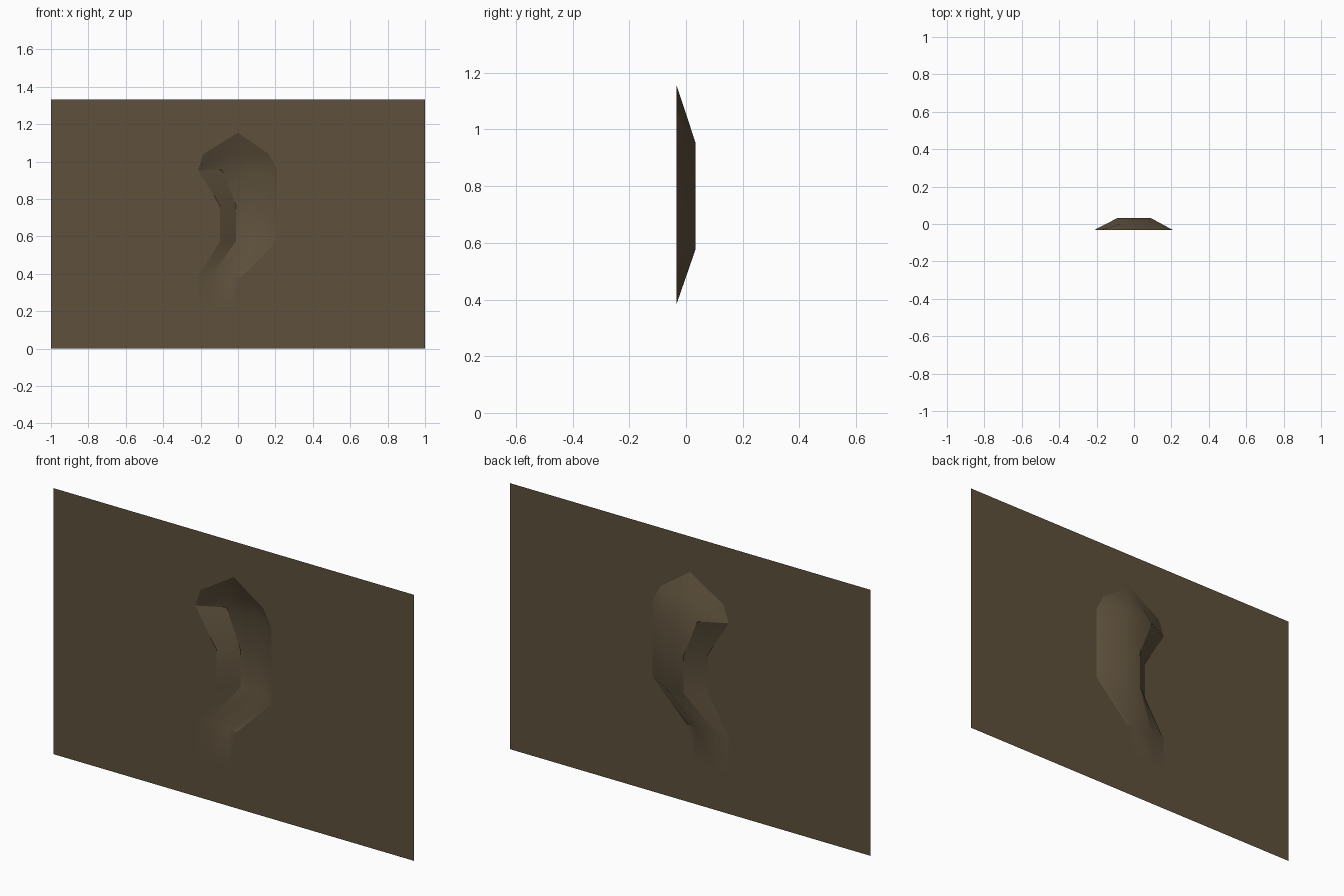
import bpy, math

if "Cube" in bpy.data.objects:
    bpy.data.objects.remove(bpy.data.objects["Cube"])

FRONT, BACK = -0.033, 0.033

# each row: height, depth of the dent floor, x of left rim, left floor, right floor, right rim
rows = [
    (0.000, FRONT, (-0.21, -0.144, -0.03, 0.02)),
    (0.200, FRONT, (-0.21, -0.144, -0.03, 0.02)),
    (0.385, FRONT, (-0.214, -0.144, -0.03, 0.02)),
    (0.575, BACK, (-0.096, -0.010, 0.088, 0.209)),
    (0.765, BACK, (-0.096, -0.010, 0.088, 0.209)),
    (0.955, BACK, (-0.214, -0.086, 0.088, 0.209)),
    (1.040, 0.005, (-0.185, -0.050, 0.050, 0.165)),
    (1.155, FRONT, (0, 0, 0, 0)),
    (1.333, FRONT, (0, 0, 0, 0)),
]

mat = bpy.data.materials.new("dark brown")
mat.diffuse_color = (0.112, 0.082, 0.046, 1)
mat.use_nodes = True
mat.node_tree.nodes["Principled BSDF"].inputs["Base Color"].default_value = mat.diffuse_color


def row_points(row):
    z, depth, (a, b, c, d) = row
    return [(-1, FRONT, z), (a, FRONT, z), (b, depth, z),
            (c, depth, z), (d, FRONT, z), (1, FRONT, z)]


def build(name, wanted):
    """Make a skin from the grid cells chosen by wanted(row, column)."""
    verts, faces, index = [], [], {}

    def vid(p):
        if p not in index:
            index[p] = len(verts)
            verts.append(p)
        return index[p]

    for r in range(len(rows) - 1):
        low, high = row_points(rows[r]), row_points(rows[r + 1])
        for c in range(5):
            if not wanted(r, c):
                continue
            ids = []
            for p in (low[c], low[c + 1], high[c + 1], high[c]):
                if vid(p) not in ids:
                    ids.append(vid(p))
            if len(ids) > 2:
                faces.append(ids)
    mesh = bpy.data.meshes.new(name)
    mesh.from_pydata(verts, [], faces)
    mesh.materials.append(mat)
    obj = bpy.data.objects.new(name, mesh)
    bpy.context.collection.objects.link(obj)
    return obj


def in_dent(r, c):
    return 1 <= c <= 3 and 1 <= r <= 6


# flat sheet around the dent
build("wall_sheet", lambda r, c: not in_dent(r, c))

# smooth winding hollow pressed into the sheet
dent = build("wall_dent", in_dent)
bpy.context.view_layer.objects.active = dent
dent.select_set(True)
bpy.ops.object.shade_smooth_by_angle(angle=math.radians(31))
